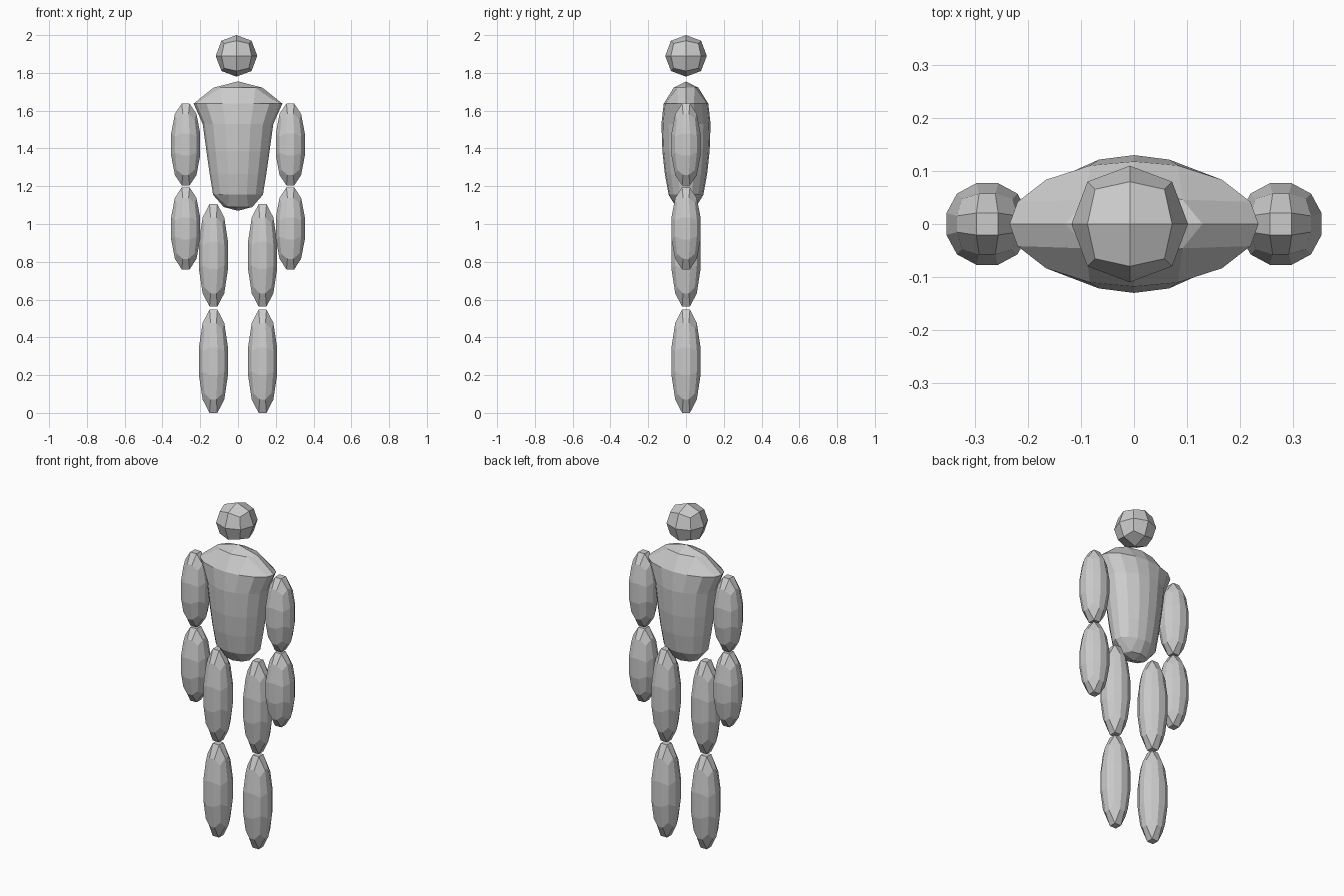
import bpy, bmesh
from math import tan, pi, sqrt
from mathutils import Vector

if "Cube" in bpy.data.objects:
    bpy.data.objects.remove(bpy.data.objects["Cube"])


def grid_cube(name, segments, shape):
    """Cube from -1 to 1 with a grid on each side, every vertex moved by shape()."""
    bm = bmesh.new()
    bmesh.ops.create_cube(bm, size=2)
    bmesh.ops.subdivide_edges(bm, edges=bm.edges[:], cuts=segments - 1, use_grid_fill=True)
    for v in bm.verts:
        v.co = shape(v.co.copy())
    bmesh.ops.recalc_face_normals(bm, faces=bm.faces[:])
    mesh = bpy.data.meshes.new(name)
    bm.to_mesh(mesh)
    bm.free()
    obj = bpy.data.objects.new(name, mesh)
    bpy.context.collection.objects.link(obj)
    return obj


# Limbs: three-segment quad balls stretched between two heights
def limb(name, x, z0, z1, radius=0.077):
    edge = 1 / sqrt(1 + 2 * tan(pi / 12) ** 2)
    half = Vector((radius, radius, (z1 - z0) / 2))

    def shape(p):
        d = Vector([tan(c * pi / 4) for c in p]).normalized() / edge
        return Vector((x + d.x * half.x, d.y * half.y, (z0 + z1) / 2 + d.z * half.z))
    grid_cube(name, 3, shape)


for side, s in (("left", -1), ("right", 1)):
    limb(side + "_upper_arm", s * 0.277, 1.204, 1.638)
    limb(side + "_forearm", s * 0.277, 0.76, 1.194)
    limb(side + "_thigh", s * 0.13, 0.563, 1.105)
    limb(side + "_shin", s * 0.13, 0.0, 0.547)

# Torso: oval rings (half width, half depth, height) from waist to shoulders
RINGS = [(0.132, 0.092, 1.155), (0.15, 0.112, 1.265), (0.167, 0.125, 1.385),
         (0.187, 0.13, 1.53), (0.235, 0.118, 1.637)]
CAPS = {-1: (1.15, 1.09, 1.07), 1: (1.1, 1.722, 1.755)}  # inner spread, inner z, centre z


def torso_shape(p):
    a, b, z = RINGS[round((p.z + 1) * 2)]
    m = max(abs(p.x), abs(p.y))
    k = 1
    if m < 0.9:
        spread, inner, centre = CAPS[round(p.z)]
        k, z = (spread, inner) if m > 0.1 else (1, centre)
    u, v = (p.x / m, p.y / m) if m > 0.1 else (0, 0)
    return Vector((a * k * m * u * sqrt(1 - v * v / 2), b * k * m * v * sqrt(1 - u * u / 2), z))


grid_cube("torso", 4, torso_shape)

# Head: cube rounded by one subdivision level
bpy.ops.mesh.primitive_cube_add(size=0.262, location=(-0.008, 0, 1.89))
head = bpy.context.object
head.name = "head"
sub = head.modifiers.new("round", 'SUBSURF')
sub.levels = sub.render_levels = 1
